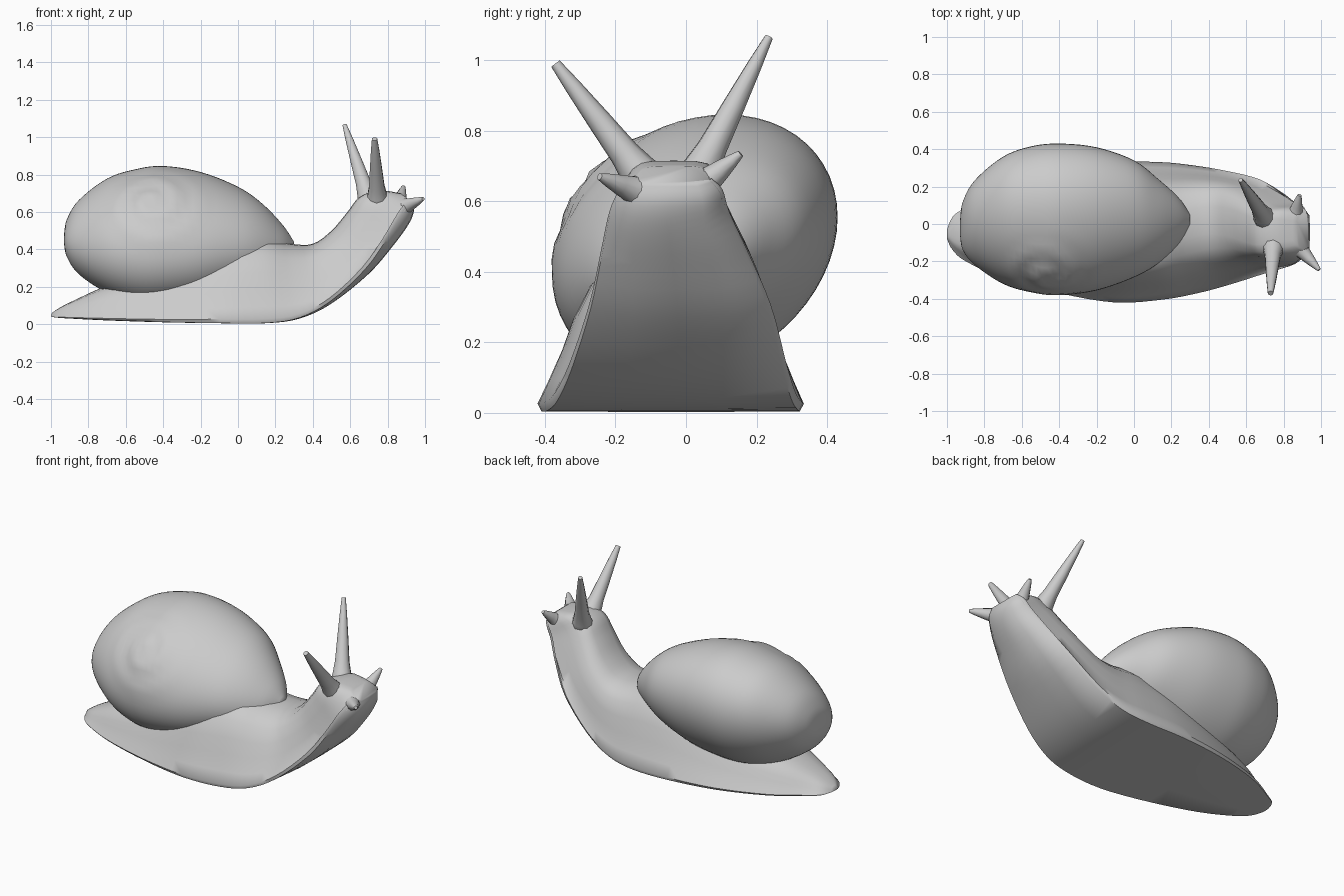
import bpy, bmesh, math
from mathutils import Vector

if "Cube" in bpy.data.objects:
    bpy.data.objects.remove(bpy.data.objects["Cube"])

grey = bpy.data.materials.new("soft_grey")
grey.use_nodes = True
colour = (0.6, 0.6, 0.6, 1)
grey.diffuse_color = colour
grey.node_tree.nodes["Principled BSDF"].inputs["Base Color"].default_value = colour


def resample(rows, steps):
    """Catmull-Rom interpolation through rows of numbers."""
    rows = [Vector(r) for r in rows]
    out = []
    for i in range(len(rows) - 1):
        a, b, c, d = (rows[min(max(i + k, 0), len(rows) - 1)] for k in (-1, 0, 1, 2))
        for s in range(steps):
            t = s / steps
            out.append(0.5 * (2 * b + (c - a) * t + (2 * a - 5 * b + 4 * c - d) * t ** 2
                              + (3 * b - 3 * c + d - a) * t ** 3))
    return out + [rows[-1]]


def loft(name, rings, angle=40):
    """Skin a list of equal rings and cap both ends."""
    bm = bmesh.new()
    loops = [[bm.verts.new(p) for p in ring] for ring in rings]
    n = len(loops[0])
    for a, b in zip(loops, loops[1:]):
        for i in range(n):
            j = (i + 1) % n
            bm.faces.new((a[i], a[j], b[j], b[i]))
    bm.faces.new(loops[0])
    bm.faces.new(loops[-1])
    bmesh.ops.recalc_face_normals(bm, faces=bm.faces)
    mesh = bpy.data.meshes.new(name)
    bm.to_mesh(mesh)
    bm.free()
    mesh.materials.append(grey)
    obj = bpy.data.objects.new(name, mesh)
    bpy.context.collection.objects.link(obj)
    bpy.ops.object.select_all(action='DESELECT')
    obj.select_set(True)
    bpy.context.view_layer.objects.active = obj
    bpy.ops.object.shade_smooth_by_angle(angle=math.radians(angle))


# Body: sole x, sole z, back x, back z, right edge y, left edge y, back y
body_stations = [
    (-1.0, .04, -.995, .06, -.08, -.03, -.06),
    (-.97, .035, -.95, .09, -.14, .04, -.06),
    (-.9, .03, -.87, .13, -.20, .09, -.06),
    (-.7, .02, -.69, .21, -.29, .20, -.05),
    (-.4, .01, -.4, .3, -.37, .29, -.04),
    (-.1, .005, -.1, .42, -.42, .33, -.04),
    (.15, .005, .12, .46, -.405, .33, -.03),
    (.33, .03, .28, .43, -.375, .31, 0),
    (.5, .11, .4, .43, -.335, .28, .02),
    (.7, .27, .5, .5, -.28, .235, .01),
    (.83, .42, .585, .6, -.245, .17, -.02),
    (.91, .53, .65, .68, -.22, .12, -.04),
    (.94, .6, .75, .715, -.19, .1, -.035),
    (.935, .65, .87, .70, -.15, .07, -.035),
]
# Half of the cross-section: width fraction, height fraction
half = [(.4, 0), (.97, 0), (1, .05), (.92, .2), (.82, .4), (.74, .6), (.62, .8), (.45, .93), (.2, .99)]
section = half + [(0, 1)] + [(-w, h) for w, h in reversed(half)] + [(0, 0)]


def body_ring(st):
    """Flat wide sole at the tail, boxier and rounder towards the head."""
    sx, sz, tx, tz, y0, y1, ty = st
    mid, wide = (y0 + y1) / 2, (y1 - y0) / 2
    head = min(1, max(0, sz / .6))
    ring = []
    for w, h in section:
        if h < .1:
            h += .25 * head * abs(w) ** 3
        w = math.copysign(abs(w) ** (1 - .5 * head), w)
        ring.append((sx + (tx - sx) * h, mid + (ty - mid) * h + w * wide, sz + (tz - sz) * h))
    return ring


loft("body", [body_ring(s) for s in resample(body_stations, 4)], 55)

# Shell: x, bottom z, top z, right y, left y
shell_stations = [
    (-.93, .43, .48, -.06, .02),
    (-.915, .36, .56, -.14, .12),
    (-.85, .265, .665, -.22, .235),
    (-.7, .165, .78, -.32, .36),
    (-.55, .11, .83, -.365, .415),
    (-.4, .1, .848, -.38, .43),
    (-.2, .13, .815, -.355, .41),
    (0, .2, .735, -.285, .34),
    (.13, .25, .645, -.21, .24),
    (.24, .31, .53, -.11, .14),
    (.3, .37, .44, -.01, .05),
]
apex = Vector((-.46, -.27, .66))
axis = Vector((-.1, -.75, .65)).normalized()
side = Vector((1, 0, 0)).cross(axis).normalized()
across = side.cross(axis)


def whorl(p):
    """Raise a low spiral ridge around the apex of the shell."""
    d = p - apex
    u, v = d.dot(across), d.dot(side)
    r = math.hypot(u, v)
    if d.dot(axis) < -.25 or r > .3:
        return p
    turn = (r / .13 - math.atan2(v, u) / math.tau) % 1
    return p + axis * (.025 * math.sin(math.pi * turn) ** 2 * (1 - r / .3))


def shell_ring(st):
    x, z0, z1, y0, y1 = st
    cy, ry, cz, rz = (y0 + y1) / 2, (y1 - y0) / 2, (z0 + z1) / 2, (z1 - z0) / 2
    ring = []
    for i in range(56):
        a = math.tau * i / 56
        y = ry * math.cos(a)
        ring.append(whorl(Vector((x, cy + y, cz + rz * .97 * math.sin(a) + .2 * y))))
    return ring


loft("shell", [shell_ring(s) for s in resample(shell_stations, 5)], 50)


def feeler(name, base, tip, radius, end):
    """Tapered horn with a flared root."""
    base, tip = Vector(base), Vector(tip)
    d = (tip - base).normalized()
    u = d.orthogonal().normalized()
    v = d.cross(u)
    rings = []
    for t, r in ((-.15, .9), (-.04, 1.45), (.08, 1.1), (.22, .8), (.5, .55), (.8, .25), (1, 0)):
        size = end + (radius - end) * r
        rings.append([base.lerp(tip, t) + (u * math.cos(k * math.tau / 10)
                      + v * math.sin(k * math.tau / 10)) * size for k in range(10)])
    loft(name, rings, 60)


# Eye stalks and the short lower feelers
feeler("right_eye_stalk", (.745, -.12, .665), (.73, -.37, .99), .05, .015)
feeler("left_eye_stalk", (.7, .03, .665), (.57, .235, 1.065), .05, .012)
feeler("right_feeler", (.885, -.13, .625), (.99, -.245, .67), .045, .01)
feeler("left_feeler", (.86, .04, .64), (.885, .155, .735), .045, .01)
